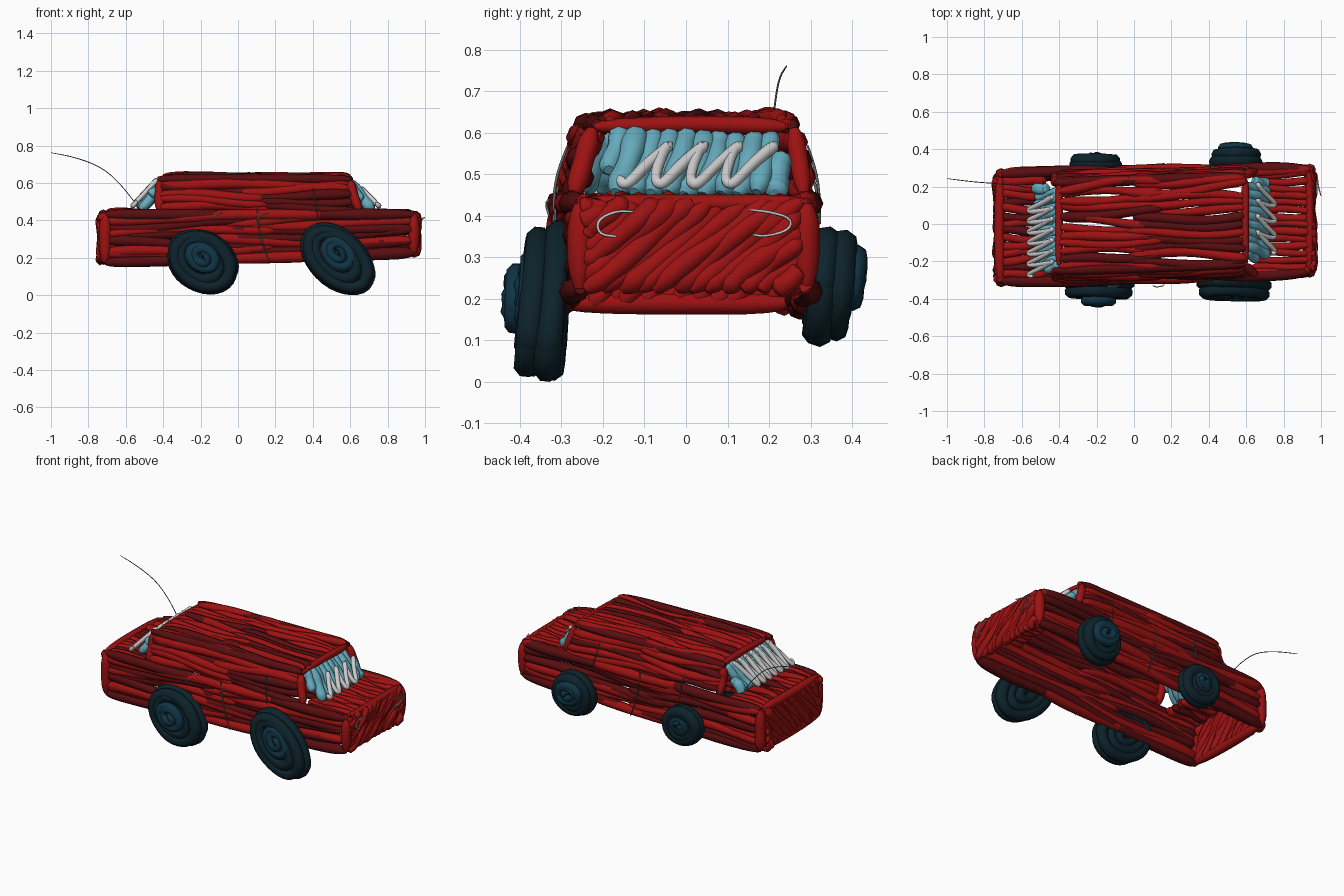
import bpy, math, random
from mathutils import Vector as V

if "Cube" in bpy.data.objects:
    bpy.data.objects.remove(bpy.data.objects["Cube"])

random.seed(4)
COLOURS = {
    "red": (0.34, 0.006, 0.006, 1), "dark_red": (0.10, 0.004, 0.005, 1),
    "glass": (0.13, 0.40, 0.50, 1), "white": (0.72, 0.72, 0.72, 1),
    "tyre": (0.004, 0.016, 0.024, 1), "hub": (0.005, 0.034, 0.06, 1),
    "grey": (0.12, 0.13, 0.14, 1)}
MATS = {}
for key, col in COLOURS.items():
    MATS[key] = bpy.data.materials.new(key)
    MATS[key].diffuse_color = col
parts = []
rnd = random.uniform


def part(name, *mats):
    """Empty part made of painted tube strokes."""
    cu = bpy.data.curves.new(name, 'CURVE')
    cu.dimensions = '3D'
    cu.bevel_depth, cu.bevel_resolution, cu.resolution_u = 1, 2, 3
    cu.use_fill_caps = True
    for m in mats:
        cu.materials.append(MATS[m])
    ob = bpy.data.objects.new(name, cu)
    bpy.context.collection.objects.link(ob)
    parts.append(ob)
    return cu


def stroke(cu, pts, r, mat=0):
    """Smooth tube through pts with rounded, tapered ends."""
    pts = [V(p) for p in pts]

    def near(a, b):
        return a + (b - a) * min(0.4, r * 0.9 / max((b - a).length, 1e-4))
    full = [pts[0], near(pts[0], pts[1])] + pts[1:-1] + [near(pts[-1], pts[-2]), pts[-1]]
    s = cu.splines.new('NURBS')
    s.points.add(len(full) - 1)
    for i, p in enumerate(full):
        s.points[i].co = (*p, 1)
        end = i in (0, len(full) - 1)
        s.points[i].radius = r * (0.45 if end else rnd(0.85, 1.12))
    s.order_u, s.use_endpoint_u, s.material_index = 3, True, mat


def patch(corners):
    """Bilinear patch: corners at (u,v) = 00, 10, 01, 11."""
    a, b, c, d = map(V, corners)
    n = (b - a).cross(c - a).normalized()
    return lambda u, v, h=0: (a * (1 - u) + b * u) * (1 - v) + (c * (1 - u) + d * u) * v + n * h


def hatch(cu, corners, n, r, k=0.0, pieces=1, wob=0.02, dark=0.0):
    """Fill a patch with n strokes running along v, slanted by k."""
    q = patch(corners)
    for i in range(n):
        c = -max(k, 0) + (i + 0.5) / n * (1 + abs(k))
        lo, hi = 0.0, 1.0
        if k > 0:
            lo, hi = max(0, -c / k), min(1, (1 - c) / k)
        for j in range(pieces):
            w = (hi - lo) / pieces
            v0 = max(lo, lo + w * j - 0.12 * (pieces > 1) + rnd(-.05, .03) * (pieces > 1))
            v1 = min(hi, lo + w * (j + 1) + 0.05 * (pieces > 1))
            ph, am, h0, tl = rnd(0, 6), rnd(0.4, 1) * wob, rnd(-.007, .007), rnd(-.7, .7) * wob
            pts = []
            for t in range(7):
                v = v0 + (v1 - v0) * t / 6
                u = min(1, max(0, c + k * v + am * math.sin(ph + 5 * t / 6) + tl * (t / 3 - 1)))
                pts.append(q(u, v, h0 + 0.006 * math.sin(ph * 2 + t)))
            stroke(cu, pts, r * rnd(0.88, 1.1), 1 if rnd(0, 1) < dark else 0)


def zigzag(name, corners, n, r):
    """Slanted reflection scribble over a window."""
    q, cu = patch(corners), part(name, "white")
    w, pts = 1 / (n + .5), []
    for i in range(n):
        u = i * w
        for du, v in ((0, .2), (.1, 0), (.3, .06), (.75, .5), (1.3, .92), (1.45, 1), (1.25, .92)):
            pts.append(q(u + du * w, v))
    stroke(cu, pts, r)


# lower body: open-bottomed shell of long strokes
RED = ("red", "dark_red")
left = [(-.71, -.305, .175), (-.71, -.305, .43), (.94, -.255, .225), (.94, -.255, .43)]
right = [(-.71, .265, .175), (-.71, .265, .43), (.94, .29, .225), (.94, .29, .43)]
for name, c in (("left_body_side", left), ("right_body_side", right)):
    cu = part(name, *RED)
    hatch(cu, c, 7, .028, pieces=2, wob=.11, dark=.45)
    bulge = V((0, .012 if c is right else -.012, 0))
    for lo, hi in ((c[1], c[3]), (c[0], c[2])):
        a, b = V(lo), V(hi)
        for s, e, m in ((0, .38, 1), (.33, .72, 0), (.66, 1, 1)):
            stroke(cu, [a.lerp(b, s), a.lerp(b, s * .6 + e * .4) + bulge,
                        a.lerp(b, s * .3 + e * .7) + bulge, a.lerp(b, e)], .03, m)
    for lo, hi in ((c[0], c[1]), (c[2], c[3])):
        stroke(cu, [lo, V(lo).lerp(V(hi), .5), hi], .031)

# nose and tail panels
nose = part("nose_panel", *RED)
hatch(nose, [(.945, -.25, .222), (.945, .28, .222), (.945, -.25, .435), (.945, .28, .435)], 19, .028, k=.5)
tail = part("tail_panel", *RED)
hatch(tail, [(-.72, -.30, .18), (-.72, .25, .18), (-.72, -.30, .43), (-.72, .25, .43)], 18, .028, k=.4)
for z in (.19, .43):
    stroke(tail, [(-.715, -.3, z), (-.722, -.02, z), (-.715, .25, z)], .026)

# hood and trunk lid
hood = part("hood", *RED)
hatch(hood, [(.63, -.25, .43), (.63, .285, .43), (.94, -.25, .43), (.94, .285, .43)], 14, .021, dark=.2)
stroke(hood, [(.935, -.25, .432), (.94, .02, .43), (.935, .285, .432)], .022)
trunk = part("trunk_lid", *RED)
hatch(trunk, [(-.71, -.29, .43), (-.71, .25, .43), (-.47, -.28, .435), (-.47, .25, .435)], 14, .025, dark=.2)

# cabin sides and roof
for name, y in (("left_cabin_side", (-.295, -.255, -.27, -.225)), ("right_cabin_side", (.265, .225, .285, .26))):
    cu = part(name, *RED)
    hatch(cu, [(-.42, y[0], .46), (-.42, y[1], .605), (.64, y[2], .45), (.59, y[3], .605)], 5, .027, pieces=2, wob=.11, dark=.5)
    stroke(cu, [(.65, y[2], .45), (.62, (y[2] + y[3]) / 2, .53), (.60, y[3], .61)], .026)
    stroke(cu, [(-.42, y[0], .45), (-.42, y[1], .54), (-.42, y[1], .61)], .026)
roof = part("roof", *RED)
hatch(roof, [(-.40, -.25, .624), (-.40, .225, .624), (.60, -.21, .624), (.60, .255, .624)], 12, .026, pieces=2, wob=.05, dark=.35)
for a, b in (((-.43, -.25, .62), (.6, -.215, .62)), ((-.43, .22, .62), (.6, .255, .62))):
    stroke(roof, [a, V(a).lerp(V(b), .5), b], .029, 1)
for x in (.595, -.40):
    stroke(roof, [(x, -.22, .615), (x, .02, .622), (x, .24, .615)], .022)

# windows with scribbled reflections
hatch(part("windscreen", "glass"),
      [(.72, -.19, .455), (.72, .23, .455), (.585, -.18, .60), (.585, .24, .60)], 11, .029, k=.08, wob=.015)
zigzag("windscreen_reflection", [(.755, -.16, .475), (.755, .22, .475), (.66, -.16, .57), (.66, .22, .57)], 4, .014)
hatch(part("rear_window", "glass"),
      [(-.525, -.26, .46), (-.525, .20, .46), (-.40, -.23, .60), (-.40, .19, .60)], 13, .028, k=.08, wob=.015)
zigzag("rear_window_reflection", [(-.565, -.28, .475), (-.565, .15, .475), (-.435, -.28, .615), (-.435, .15, .615)], 7, .014)


def wheel(name, centre, a, b, tilt, lean, side, hub_r, hub_out, hub_dz=0.02, depth=.05):
    """Scribbled tyre (two elliptical spirals) and a raised hub spiral."""
    cu = part(name, "tyre", "hub")
    cx, cy, cz = centre
    ct, st = math.cos(tilt), math.sin(tilt)

    def spiral(a, b, y, turns, r, mat, dz, dome):
        pts, n = [], int(turns * 10)
        for i in range(n + 1):
            f = 1 - max(0, i - 10) / (n - 10) * .9
            t = i * math.tau / 10
            p, s = (a - r) * f * math.cos(t), (b - r) * f * math.sin(t)
            x, z = p * ct + s * st, -p * st + s * ct
            pts.append((cx + x, cy + side * (y + dome * (1 - f)) + lean * z, cz + dz + z))
        stroke(cu, pts, r, mat)
    spiral(a, b, 0, 3.5, .034, 0, 0, 0)
    spiral(a * .94, b * .94, depth, 3.5, .034, 0, 0, 0)
    spiral(hub_r, hub_r * .8, hub_out, 2.4, .026, 1, hub_dz, .01)


wheel("rear_left_wheel", (-.19, -.315, .18), .215, .172, .6, .06, -1, .105, .097)
wheel("front_left_wheel", (.535, -.32, .193), .245, .162, .75, .10, -1, .11, .06, .03)
wheel("rear_right_wheel", (-.205, .315, .22), .15, .135, .3, .03, 1, .075, .036, depth=.025)
wheel("front_right_wheel", (.545, .33, .23), .15, .15, .3, .09, 1, .1, .075, depth=.04)

# thin drawn details: antenna, door seams, handles, lamps
stroke(part("antenna", "grey"), [(-.54, .19, .48), (-.62, .205, .585), (-.72, .215, .68), (-.86, .225, .735), (-1, .243, .762)], .0022)
seams = part("door_seams", "grey")
for side, y in ((-1, -.315), (1, .318)):
    for x0, z0, x1, z1 in ((.10, .47, .165, .18), (-.20, .53, -.18, .38), (.40, .57, .43, .41)):
        yt = y + (.03 if side < 0 else -.025) * (z0 > .5)
        stroke(seams, [(x0, yt, z0), (x0 + .015, y, (z0 + z1) / 2), (x1, y + .005 * side, z1)], .0035)
handles = part("door_handles", "white")
for x in (.1, -.14):
    stroke(handles, [(x, -.33, .40), (x + .02, -.338, .43), (x + .06, -.33, .44)], .003)
lamps = part("headlamps", "white")
stroke(lamps, [(.975, -.125, .41), (.98, -.17, .412), (.98, -.215, .39), (.98, -.21, .355), (.975, -.165, .35)], .0035)
stroke(lamps, [(1.0, .15, .415), (.985, .20, .41), (.98, .255, .395), (.98, .25, .365), (.975, .19, .35), (.975, .16, .355)], .0035)

# turn the strokes into meshes
for ob in parts:
    ob.select_set(True)
bpy.context.view_layer.objects.active = parts[0]
bpy.ops.object.convert(target='MESH')

for m in bpy.data.materials:
    if m.users and not m.is_grease_pencil:
        m.use_nodes = True
        m.node_tree.nodes["Principled BSDF"].inputs["Base Color"].default_value = m.diffuse_color
